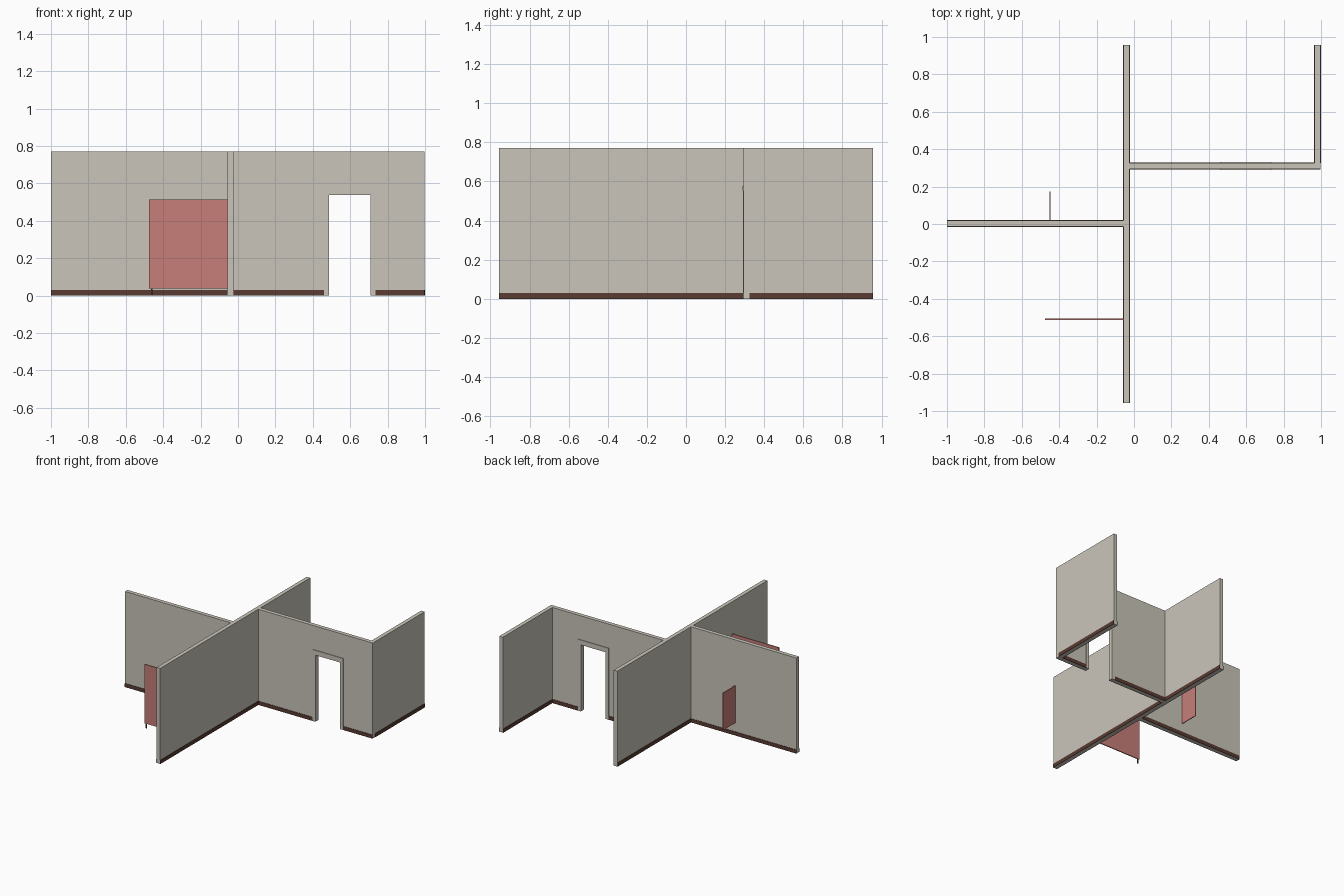
import bpy, bmesh

if "Cube" in bpy.data.objects:
    bpy.data.objects.remove(bpy.data.objects["Cube"])


def material(name, rgb):
    m = bpy.data.materials.new(name)
    m.diffuse_color = (*rgb, 1)
    m.use_nodes = True
    m.node_tree.nodes["Principled BSDF"].inputs["Base Color"].default_value = m.diffuse_color
    return m


PLASTER = material("warm_plaster", (0.59, 0.56, 0.49))
BROWN = material("dark_brown", (0.10, 0.045, 0.032))
RED = material("dusty_red", (0.57, 0.21, 0.19))


def boxes(name, mat, *extents):
    """One object made of boxes given as (x0, x1, y0, y1, z0, z1)."""
    bm = bmesh.new()
    for x0, x1, y0, y1, z0, z1 in extents:
        for v in bmesh.ops.create_cube(bm, size=1)["verts"]:
            v.co = (x1 if v.co.x > 0 else x0,
                    y1 if v.co.y > 0 else y0,
                    z1 if v.co.z > 0 else z0)
    mesh = bpy.data.meshes.new(name)
    bm.to_mesh(mesh)
    bm.free()
    mesh.materials.append(mat)
    ob = bpy.data.objects.new(name, mesh)
    bpy.context.collection.objects.link(ob)
    return ob


H = 0.77               # wall height
T = 0.016              # half wall thickness
B, BH = 0.003, 0.03    # baseboard thickness and height
Y = 0.957              # half depth
CX, EX = -0.041, 0.981 # centre lines of the long wall and the end wall
LY, RY = 0.003, 0.31   # centre lines of the left wall and the doorway wall
D0, D1, DH = 0.46, 0.735, 0.577  # outside of the door frame

# Walls
boxes("long_wall", PLASTER, (CX - T, CX + T, -Y, Y, 0, H))
boxes("left_wall", PLASTER, (-1, CX - T, LY - T, LY + T, 0, H))
boxes("doorway_wall", PLASTER,
      (CX + T, D0, RY - T, RY + T, 0, H),
      (D0, D1, RY - T, RY + T, DH, H),
      (D1, EX + T, RY - T, RY + T, 0, H))
boxes("end_wall", PLASTER, (EX - T, EX + T, RY + T, Y, 0, H))


# Baseboards along each wall side
def board_x(name, x0, x1, y, side):
    a, b = sorted((y + side * T, y + side * (T + B)))
    boxes(name, BROWN, (x0, x1, a, b, 0, BH))


def board_y(name, y0, y1, x, side):
    a, b = sorted((x + side * T, x + side * (T + B)))
    boxes(name, BROWN, (a, b, y0, y1, 0, BH))


for side, label in ((-1, "front"), (1, "back")):
    board_x(f"left_baseboard_{label}", -1, CX - T, LY, side)
    board_x(f"doorway_baseboard_{label}_a", CX + T, D0, RY, side)
    board_x(f"doorway_baseboard_{label}_b", D1,
            EX + T if side < 0 else EX - T, RY, side)
for side, cross, label in ((-1, LY, "left"), (1, RY, "right")):
    board_y(f"long_baseboard_{label}_front", -Y, cross - T, CX, side)
    board_y(f"long_baseboard_{label}_back", cross + T, Y, CX, side)
    board_y(f"end_baseboard_{label}", RY + T, Y, EX, side)

# Door frame: two jambs and a slightly proud lintel
F = T + 0.003
boxes("door_jambs", PLASTER,
      (D0, 0.487, RY - F, RY + F, 0, 0.537),
      (0.709, D1, RY - F, RY + F, 0, 0.537))
boxes("door_lintel", PLASTER,
      (D0, D1, RY - F, RY + F, 0.537, 0.55),
      (D0, D1, RY - F - 0.002, RY + F + 0.002, 0.55, DH))

# Partition panels and the little support under the big one
boxes("large_partition", RED, (-0.475, CX - T, -0.512, -0.504, 0.037, 0.513))
boxes("partition_foot", BROWN, (-0.466, -0.458, -0.512, -0.504, 0, 0.037))
boxes("small_partition", RED, (-0.453, -0.447, LY + T, 0.173, 0.10, 0.40))
